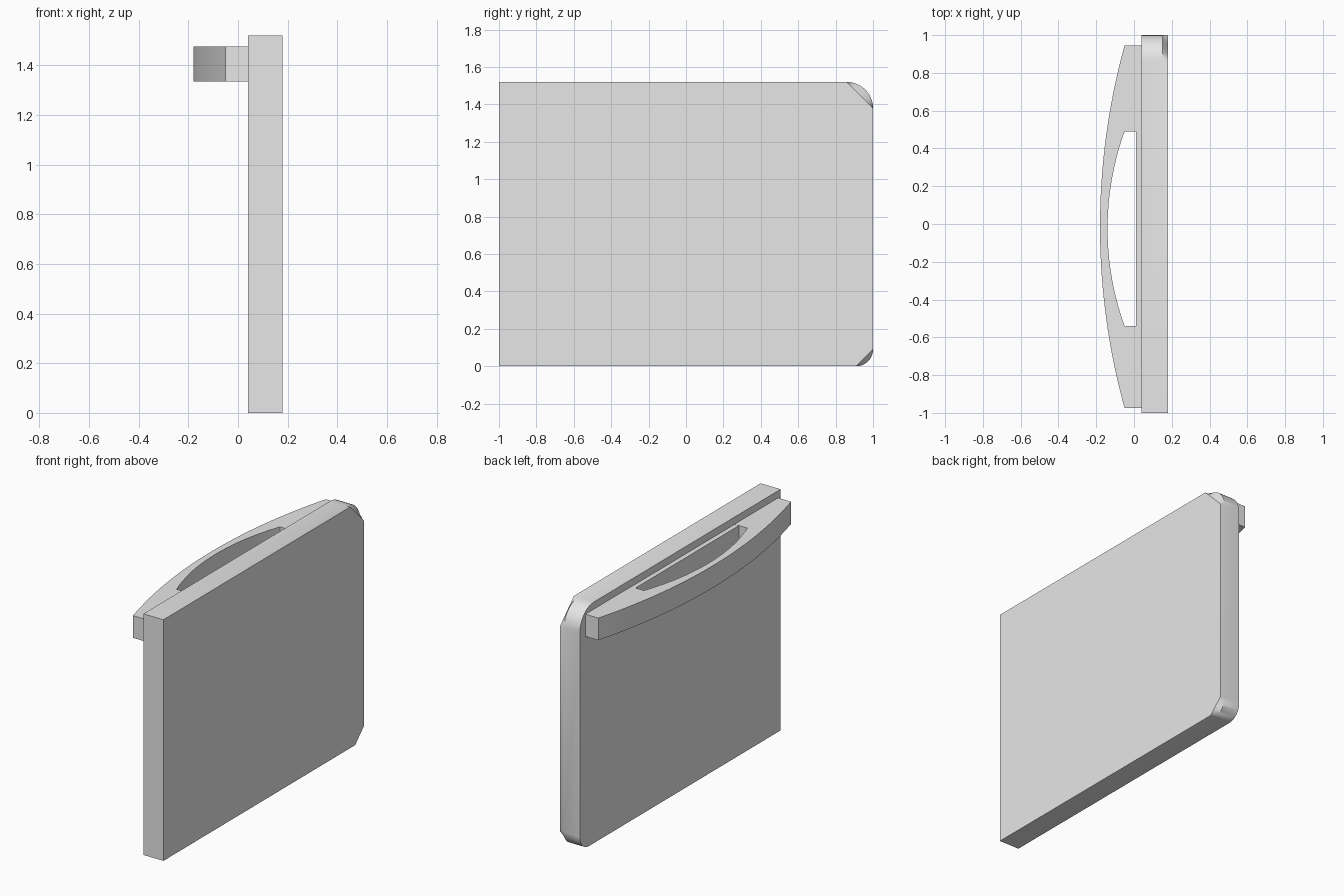
import bpy, bmesh, math

if "Cube" in bpy.data.objects:
    bpy.data.objects.remove(bpy.data.objects["Cube"])

mat = bpy.data.materials.new("light grey")
mat.diffuse_color = (0.8, 0.8, 0.8, 1)
mat.use_nodes = True
mat.node_tree.nodes["Principled BSDF"].inputs["Base Color"].default_value = mat.diffuse_color


def loft(name, rings):
    """Solid through a list of equal-length vertex rings, capped at both ends."""
    bm = bmesh.new()
    vs = [[bm.verts.new(p) for p in r] for r in rings]
    n = len(vs[0])
    bm.faces.new(vs[0])
    bm.faces.new(vs[-1])
    for a, b in zip(vs, vs[1:]):
        for i in range(n):
            j = (i + 1) % n
            bm.faces.new((a[i], a[j], b[j], b[i]))
    bmesh.ops.recalc_face_normals(bm, faces=bm.faces[:])
    me = bpy.data.meshes.new(name)
    bm.to_mesh(me)
    bm.free()
    ob = bpy.data.objects.new(name, me)
    bpy.context.collection.objects.link(ob)
    me.materials.append(mat)
    bpy.context.view_layer.objects.active = ob
    ob.select_set(True)
    bpy.ops.object.shade_smooth_by_angle(angle=math.radians(35))
    ob.select_set(False)
    return ob


def corner(r, top, flat, n=10):
    """Corner at the +y end: true arc, or flattened onto its chord."""
    pts = []
    for i in range(n + 1):
        t = i / n
        a = t * math.pi / 2
        u, v = (t, 1 - t) if flat else (math.sin(a), math.cos(a))
        if top:      # from top edge round to the end edge
            pts.append((1 - r + r * u, 1.52 - r + r * v))
        else:        # from end edge round to the bottom edge
            pts.append((1 - r + r * v, r - r * u))
    return pts


def outline(flat):
    return [(-1, 0), (-1, 1.52)] + corner(0.14, True, flat) + corner(0.09, False, flat)


# door panel: rounded corners at one end, chamfered on the outer face
loft("door_panel", [[(x, y, z) for y, z in outline(flat)]
                    for x, flat in ((0.04, False), (0.15, False), (0.18, True))])


def bow(y0, y1, x_end, x_mid, n=32):
    """Shallow circular arc bulging towards -x."""
    h = (y1 - y0) / 2
    c = (y0 + y1) / 2
    s = x_end - x_mid
    R = (h * h + s * s) / (2 * s)
    out = []
    for i in range(n + 1):
        d = -h + 2 * h * i / n
        out.append((x_mid + R - math.sqrt(R * R - d * d), c + d))
    return out


# bowed grip with its two solid mounts
prof = (bow(-0.975, 0.945, -0.05, -0.18) + [(0.04, 0.945), (0.04, 0.49)]
        + bow(-0.54, 0.49, -0.05, -0.14)[::-1] + [(0.04, -0.54), (0.04, -0.975)])
loft("handle_grip", [[(x, y, z) for x, y in prof] for z in (1.335, 1.475)])

# thin backing strip behind the grip opening
strip = [(0.01, -0.545), (0.01, 0.495), (0.04, 0.495), (0.04, -0.545)]
loft("handle_back_strip", [[(x, y, z) for x, y in strip] for z in (1.336, 1.474)])
